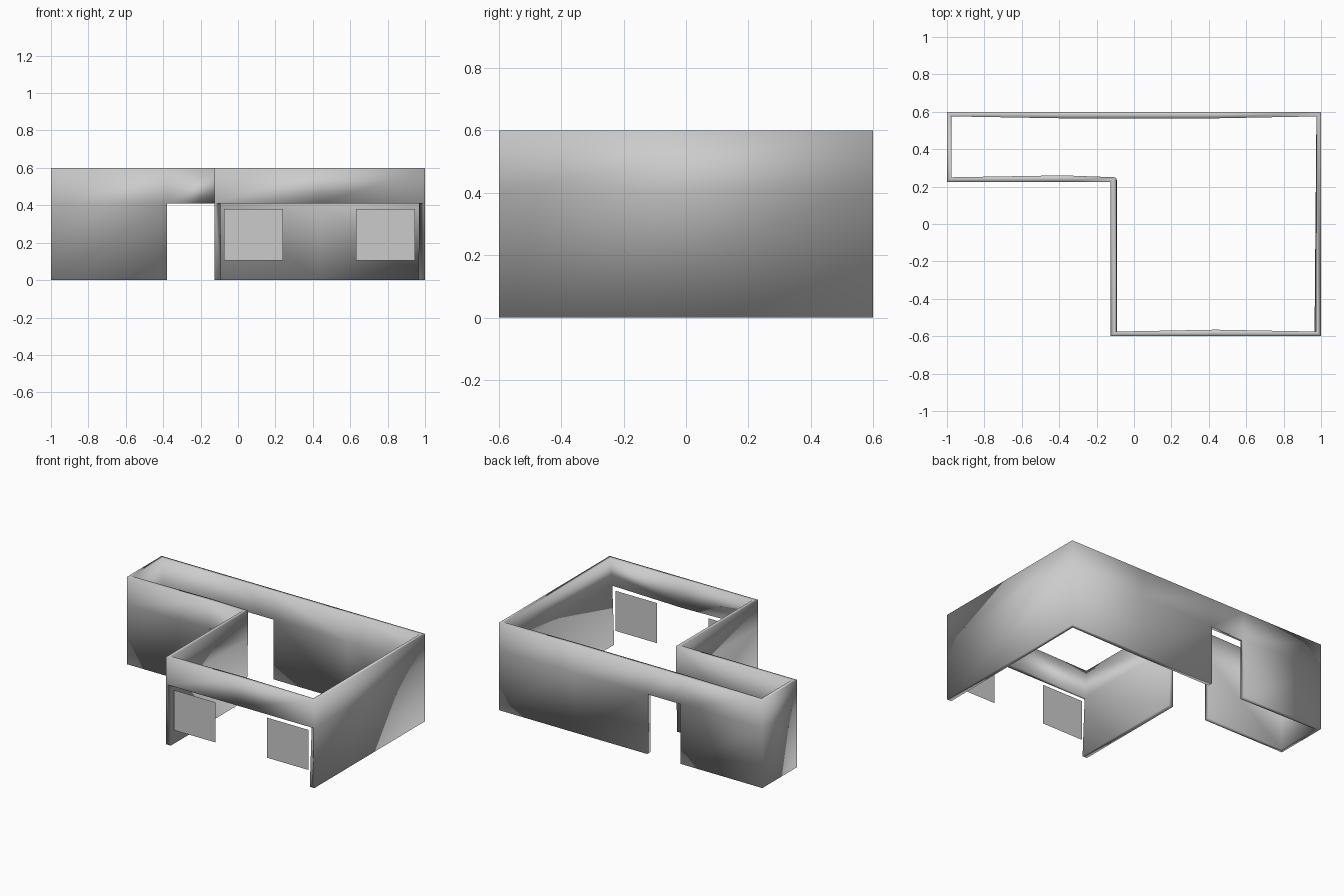
import bpy, bmesh

if "Cube" in bpy.data.objects:
    bpy.data.objects.remove(bpy.data.objects["Cube"])

DOOR_TOP, TOP = 0.41, 0.60

def make_object(name, bm, smooth=False):
    mesh = bpy.data.meshes.new(name)
    bm.to_mesh(mesh)
    bm.free()
    obj = bpy.data.objects.new(name, mesh)
    bpy.context.collection.objects.link(obj)
    for p in mesh.polygons:
        p.use_smooth = smooth
    return obj

# L-shaped wall sheet, counter-clockwise plan, with openings below the lintel line
plan = [(-1, .225), (-.38, .225), (-.125, .225), (-.125, -.6), (.4375, -.6), (1, -.6),
        (1, .6), (.4375, .6), (-.125, .6), (-.38, .6), (-1, .6)]
openings = {1, 3, 4, 8}          # front door, wide glazed front, back door

bm = bmesh.new()
rows = [[bm.verts.new((x, y, z)) for x, y in plan] for z in (0, DOOR_TOP, TOP)]
for r in range(2):
    for i in range(len(plan)):
        if r == 0 and i in openings:
            continue
        j = (i + 1) % len(plan)
        bm.faces.new((rows[r][i], rows[r][j], rows[r + 1][j], rows[r + 1][i]))
bmesh.ops.delete(bm, geom=[v for v in bm.verts if not v.link_faces], context='VERTS')
walls = make_object("walls", bm, smooth=True)

# Wall thickness, grown inwards
solid = walls.modifiers.new("thickness", 'SOLIDIFY')
solid.thickness = 0.035
solid.offset = -1

# Thin window panes hanging in the front opening
for name, x0, x1 in (("left_window", -.075, .24), ("right_window", .63, .947)):
    bm = bmesh.new()
    bm.faces.new([bm.verts.new((x, -.587, z))
                  for x, z in ((x0, .105), (x1, .105), (x1, .38), (x0, .38))])
    make_object(name, bm)
